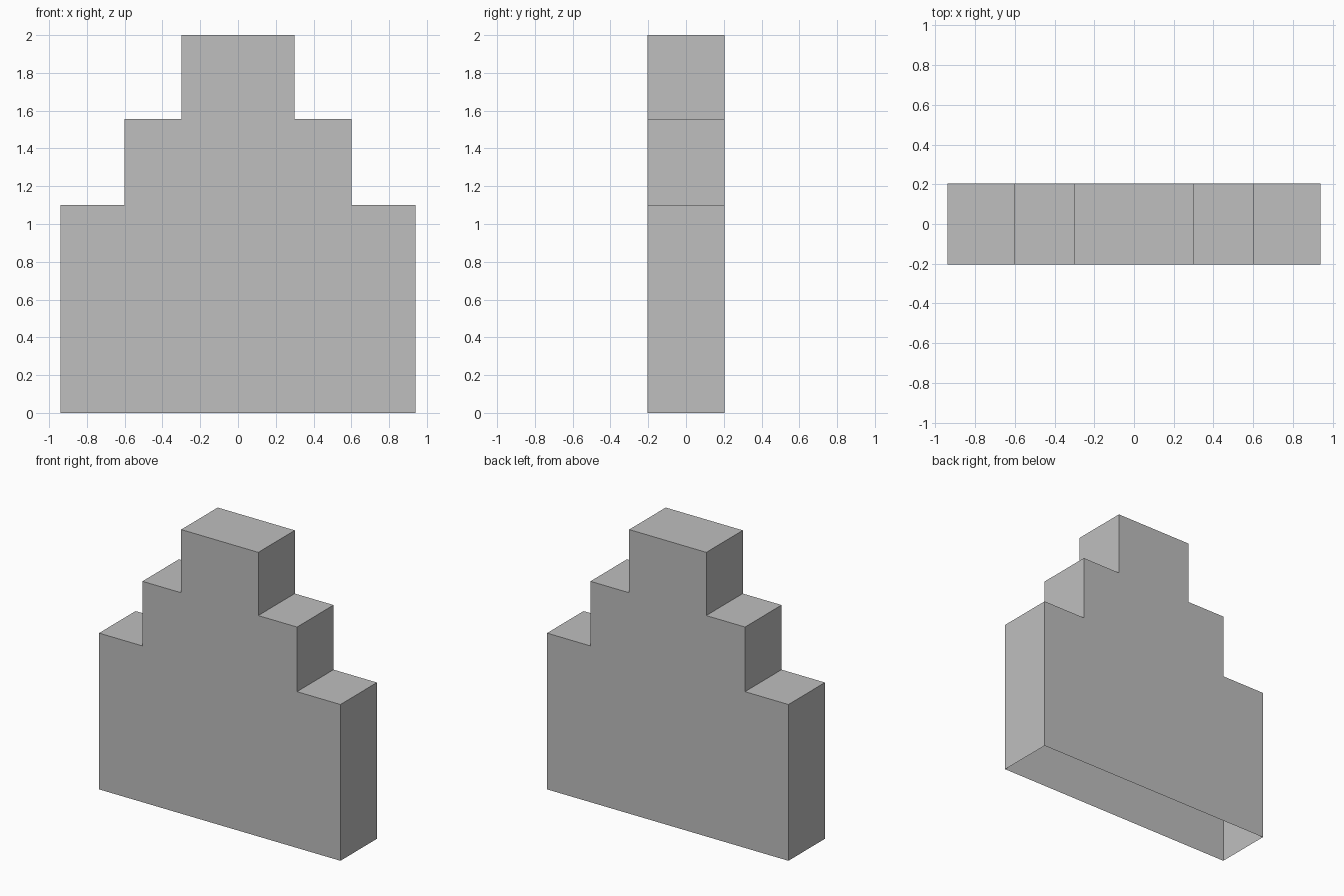
import bpy
import bmesh

cube = bpy.data.objects.get("Cube")
if cube:
    bpy.data.objects.remove(cube, do_unlink=True)

# Plain grey finish
grey = bpy.data.materials.new("light grey")
grey.use_nodes = True
colour = (0.52, 0.52, 0.52, 1)
grey.diffuse_color = colour
grey.node_tree.nodes["Principled BSDF"].inputs["Base Color"].default_value = colour

# Stepped outline: right half from the base up, mirrored for the left
HALF_DEPTH = 0.203
half = [(0.94, 0), (0.94, 1.10), (0.602, 1.10), (0.602, 1.555), (0.30, 1.555), (0.30, 2.0)]
outline = half + [(-x, z) for x, z in reversed(half)]

# Extrude the front face through to the back
bm = bmesh.new()
front = bm.faces.new([bm.verts.new((x, -HALF_DEPTH, z)) for x, z in outline])
result = bmesh.ops.extrude_face_region(bm, geom=[front], use_keep_orig=True)
back_verts = [g for g in result["geom"] if isinstance(g, bmesh.types.BMVert)]
bmesh.ops.translate(bm, verts=back_verts, vec=(0, 2 * HALF_DEPTH, 0))
bmesh.ops.recalc_face_normals(bm, faces=bm.faces)

# The shell is open underneath
underside = [f for f in bm.faces if all(v.co.z < 0.001 for v in f.verts)]
bmesh.ops.delete(bm, geom=underside, context="FACES_ONLY")

mesh = bpy.data.meshes.new("stepped_wall")
bm.to_mesh(mesh)
bm.free()
mesh.materials.append(grey)
wall = bpy.data.objects.new("stepped_wall", mesh)
bpy.context.collection.objects.link(wall)
